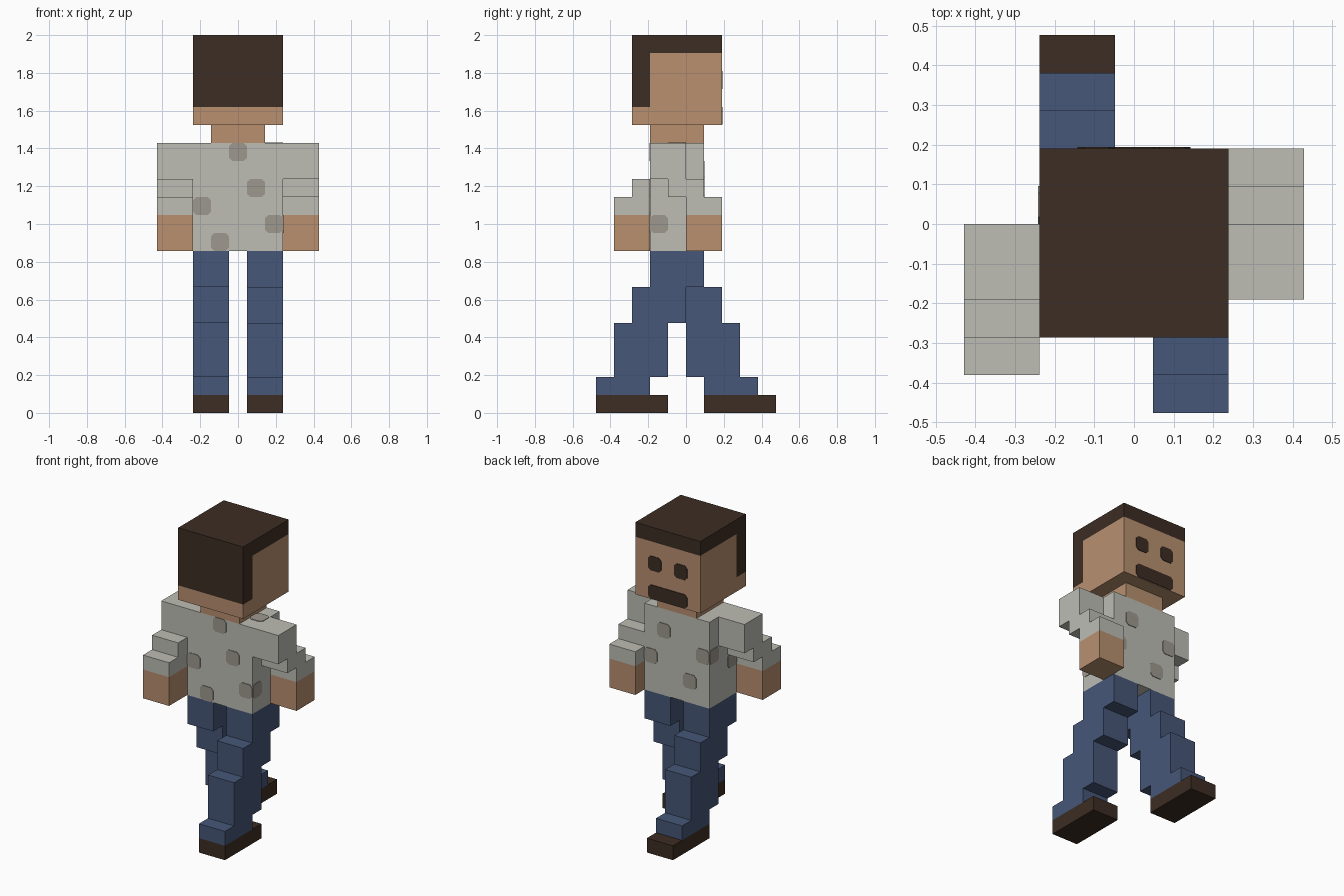
import bpy, bmesh
from mathutils import Vector

U = 2 / 21  # one block

cube = bpy.data.objects.get("Cube")
if cube:
    bpy.data.objects.remove(cube, do_unlink=True)


def material(name, rgb):
    lin = [((c / 255 + 0.055) / 1.055) ** 2.4 for c in rgb] + [1]
    m = bpy.data.materials.new(name)
    m.use_nodes = True
    m.diffuse_color = lin
    m.node_tree.nodes["Principled BSDF"].inputs["Base Color"].default_value = lin
    return m


SKIN = material("skin", (184, 144, 112))
DARK = material("dark_brown", (60, 45, 35))
SHIRT = material("shirt_grey", (189, 189, 181))
SPOT = material("spot_grey", (158, 153, 142))
JEANS = material("denim_blue", (70, 87, 120))


def finish(name, bm, *mats):
    bmesh.ops.recalc_face_normals(bm, faces=bm.faces)
    bmesh.ops.scale(bm, vec=(U, U, U), verts=bm.verts)
    me = bpy.data.meshes.new(name)
    bm.to_mesh(me)
    bm.free()
    for m in mats:
        me.materials.append(m)
    ob = bpy.data.objects.new(name, me)
    bpy.context.collection.objects.link(ob)
    return ob


def extrude(points, vec):
    """Solid from a flat outline pushed along a vector."""
    bm = bmesh.new()
    face = bm.faces.new([bm.verts.new(p) for p in points])
    new = bmesh.ops.extrude_face_region(bm, geom=[face])["geom"]
    verts = [g for g in new if isinstance(g, bmesh.types.BMVert)]
    bmesh.ops.translate(bm, vec=vec, verts=verts)
    return bm


def stepped(x0, x1, rows):
    """Extrude a stepped side profile; rows run upward as (z0, z1, y0, y1)."""
    back = [(y0, z) for z0, z1, y0, y1 in rows for z in (z0, z1)]
    front = [(y1, z) for z0, z1, y0, y1 in reversed(rows) for z in (z1, z0)]
    return extrude([(x0, y, z) for y, z in back + front], (x1 - x0, 0, 0))


def plate(name, axis, centre, mat, w=1.0, h=1.0, cut=0.18, t=0.04):
    """Thin patch with clipped corners, lying across the given axis."""
    a, b = [i for i in range(3) if i != axis]
    w, h = w / 2, h / 2
    outline = [(-w, cut - h), (cut - w, -h), (w - cut, -h), (w, cut - h),
               (w, h - cut), (w - cut, h), (cut - w, h), (-w, h - cut)]
    pts = []
    for p, q in outline:
        v = Vector(centre)
        v[a] += p
        v[b] += q
        v[axis] -= t
        pts.append(v)
    push = Vector()
    push[axis] = 2 * t
    finish(name, extrude(pts, push), mat)


# Head: one block cut along the hairline
bm = stepped(-2.5, 2.5, [(16, 21, -3, 2)])
for co, no in (((0, 0, 20), (0, 0, 1)), ((0, 0, 17), (0, 0, 1)), ((0, -2, 0), (0, 1, 0))):
    bmesh.ops.bisect_plane(bm, geom=bm.verts[:] + bm.edges[:] + bm.faces[:],
                           plane_co=co, plane_no=no)
for f in bm.faces:
    c = f.calc_center_median()
    f.material_index = int(c.z > 20 or (c.y < -2 and c.z > 17))
finish("head", bm, SKIN, DARK)

# Face details
for side, x in (("left", 1), ("right", -1)):
    plate(side + "_eye", 1, (x, 2, 18.5), DARK)
plate("mouth", 1, (0, 2, 16.52), DARK, w=3, h=0.96)

# Neck and torso
finish("neck", stepped(-1.5, 1.5, [(15, 16, -2, 1)]), SKIN)
finish("torso", stepped(-2.5, 2.5, [(9, 15, -2, 1)]), SHIRT)

# Shirt spots: chest, back, sides and shoulder top
for x, z in ((0, 14.5), (1, 12.5), (-2, 11.5), (2, 10.5), (-1, 9.5)):
    plate("shirt_spot", 1, (x, -2, z), SPOT)
for x, z in ((1, 13.5), (2, 11.5), (-1, 10.5), (-2, 12.5)):
    plate("shirt_spot", 1, (x, 1, z), SPOT)
for x, y, z in ((2.5, -1.5, 10.5), (-2.5, -1.5, 11.5), (-2.5, 0.5, 12.5)):
    plate("shirt_spot", 0, (x, y, z), SPOT)
plate("shirt_spot", 2, (2, -0.5, 15), SPOT)

# Limbs: the two sides swing in opposite directions
ARM = [(11, 12, 0, 2), (12, 13, -1, 1), (13, 15, -2, 0)]
HAND = [(9, 11, 0, 2)]
LEG = [(1, 2, -5, -2), (2, 5, -4, -1), (5, 7, -3, 0), (7, 9, -2, 1)]
BOOT = [(0, 1, -5, -1)]


def swing(rows, pivot):
    return [(z0, z1, 2 * pivot - y1, 2 * pivot - y0) for z0, z1, y0, y1 in rows]


for part, rows, x0, x1, pivot, mat in (
        ("sleeve", ARM, 2.5, 4.5, -1, SHIRT),
        ("hand", HAND, 2.5, 4.5, -1, SKIN),
        ("leg", LEG, 0.5, 2.5, -0.5, JEANS),
        ("boot", BOOT, 0.5, 2.5, 0, DARK)):
    finish("left_" + part, stepped(x0, x1, rows), mat)
    finish("right_" + part, stepped(-x1, -x0, swing(rows, pivot)), mat)
